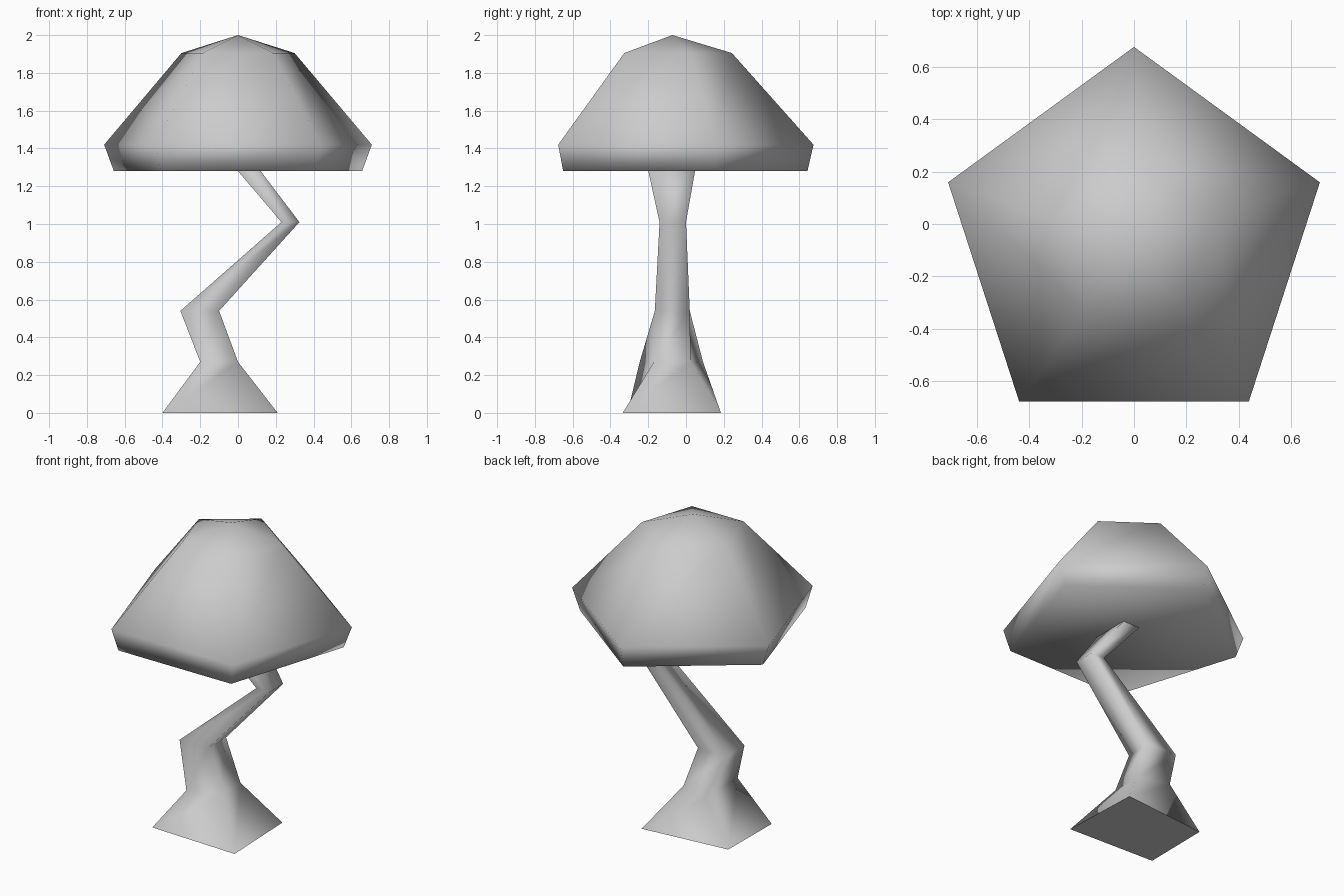
import bpy
import bmesh
import math

if "Cube" in bpy.data.objects:
    bpy.data.objects.remove(bpy.data.objects["Cube"])


def loft(name, rings, apex=None, flat_bottom=False):
    """Skin a stack of equal-sized rings, closing both ends."""
    bm = bmesh.new()
    loops = [[bm.verts.new(p) for p in ring] for ring in rings]
    n = len(loops[0])
    bottom = bm.faces.new(loops[0][::-1])
    for low, high in zip(loops, loops[1:]):
        for i in range(n):
            j = (i + 1) % n
            bm.faces.new((low[i], low[j], high[j], high[i]))
    top = loops[-1]
    if apex:
        tip = bm.verts.new(apex)
        for i in range(n):
            bm.faces.new((top[i], top[(i + 1) % n], tip))
    else:
        bm.faces.new(top)
    for f in bm.faces:
        f.smooth = True
    bottom.smooth = not flat_bottom
    bmesh.ops.recalc_face_normals(bm, faces=bm.faces[:])
    mesh = bpy.data.meshes.new(name)
    bm.to_mesh(mesh)
    bm.free()
    obj = bpy.data.objects.new(name, mesh)
    bpy.context.collection.objects.link(obj)
    return obj


CENTRE_Y = -0.072


def pentagon(rx, ry, z):
    angles = [math.radians(90 + 72 * i) for i in range(5)]
    return [(rx * math.cos(a), CENTRE_Y + ry * math.sin(a), z) for a in angles]


def box_ring(x0, x1, y0, y1, z):
    return [(x0, y0, z), (x1, y0, z), (x1, y1, z), (x0, y1, z)]


# Canopy: faceted five-sided dome with a flat underside
loft("canopy",
     [pentagon(0.691, 0.715, 1.28),
      pentagon(0.745, 0.747, 1.42),
      pentagon(0.315, 0.315, 1.905)],
     apex=(0, CENTRE_Y, 2.0))

# Trunk: crooked four-sided stem, flared at the foot, ending inside the canopy
loft("trunk",
     [[(-0.40, -0.31, 0), (0.21, -0.335, 0), (0.19, 0.185, 0), (-0.395, 0.13, 0)],
      [(-0.20, -0.245, 0.27), (0, -0.17, 0.27), (0, 0.025, 0.27), (-0.20, 0.09, 0.27)],
      box_ring(-0.305, -0.10, -0.165, 0.02, 0.54),
      box_ring(0.23, 0.325, -0.14, 0.0, 1.01),
      box_ring(-0.06, 0.067, -0.215, 0.06, 1.35)],
     flat_bottom=True)
